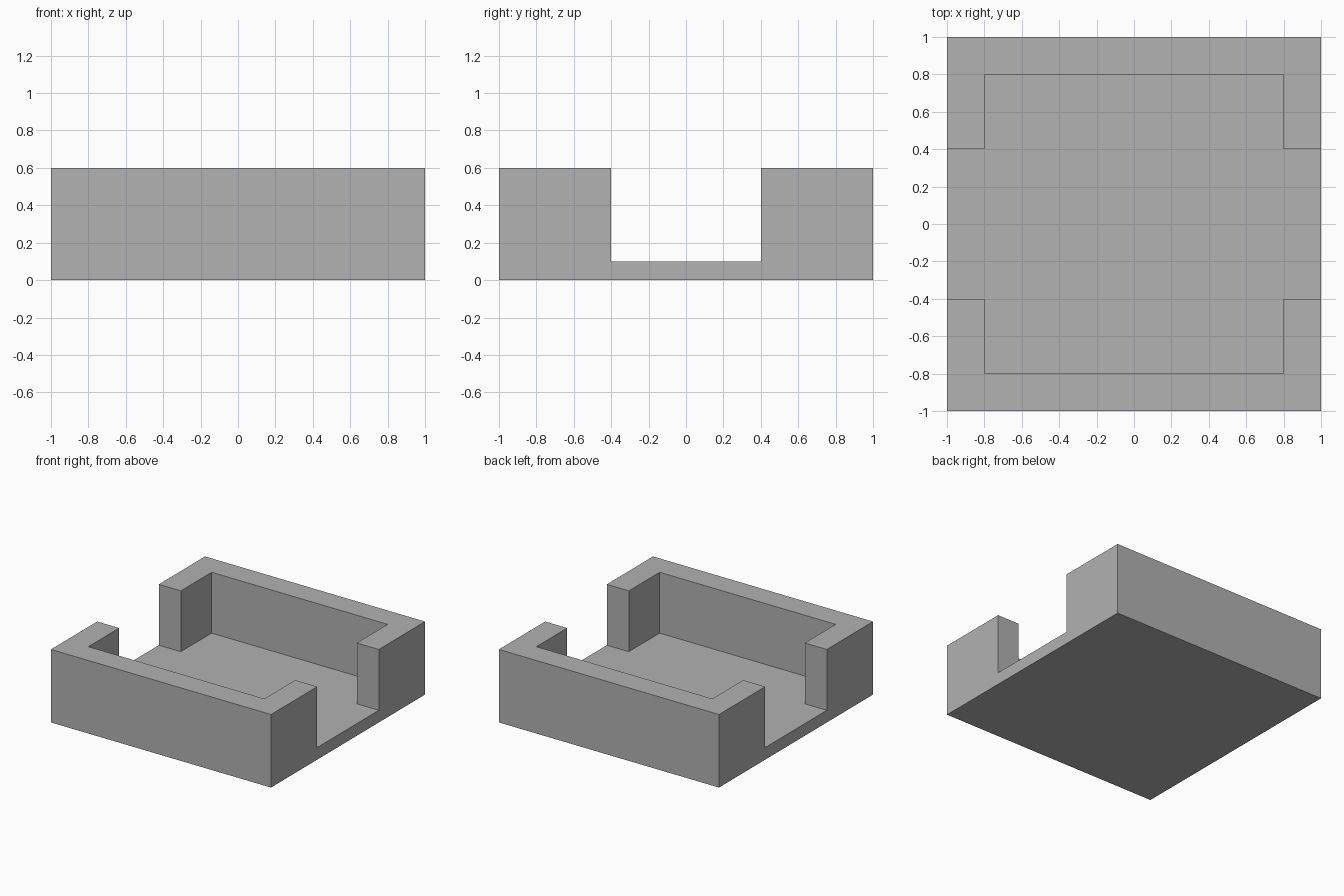
import bpy
import bmesh

cube = bpy.data.objects.get("Cube")
if cube:
    bpy.data.objects.remove(cube, do_unlink=True)

HALF, HEIGHT, FLOOR = 1.0, 0.6, 0.1
INNER, GAP, OVER = 0.8, 0.4, 1.2

grey = bpy.data.materials.new("plain grey")
grey.use_nodes = True
colour = (0.445, 0.445, 0.445, 1)
grey.diffuse_color = colour
grey.node_tree.nodes["Principled BSDF"].inputs["Base Color"].default_value = colour


def prism(name, outline, bottom, top):
    """Extrude a flat outline between two heights."""
    bm = bmesh.new()
    face = bm.faces.new([bm.verts.new((x, y, bottom)) for x, y in outline])
    raised = bmesh.ops.extrude_face_region(bm, geom=[face])["geom"]
    verts = [v for v in raised if isinstance(v, bmesh.types.BMVert)]
    bmesh.ops.translate(bm, verts=verts, vec=(0, 0, top - bottom))
    bmesh.ops.recalc_face_normals(bm, faces=bm.faces)
    mesh = bpy.data.meshes.new(name)
    bm.to_mesh(mesh)
    bm.free()
    mesh.materials.append(grey)
    obj = bpy.data.objects.new(name, mesh)
    bpy.context.collection.objects.link(obj)
    return obj


# Solid block
tray = prism("open_sided_tray",
             [(-HALF, -HALF), (HALF, -HALF), (HALF, HALF), (-HALF, HALF)], 0, HEIGHT)

# Cross-shaped cutter: square pocket plus a gap through both sides
quarter = [(OVER, GAP), (INNER, GAP), (INNER, INNER)]
upper = quarter + [(-x, y) for x, y in reversed(quarter)]
cutter = prism("pocket_cutter", upper + [(-x, -y) for x, y in upper], FLOOR, OVER)
cutter.hide_render = True

# Carve the pocket and drop the cutter
carve = tray.modifiers.new("carve pocket", "BOOLEAN")
carve.operation = "DIFFERENCE"
carve.solver = "EXACT"
carve.object = cutter
bpy.context.view_layer.objects.active = tray
bpy.ops.object.modifier_apply(modifier=carve.name)
bpy.data.objects.remove(cutter, do_unlink=True)
